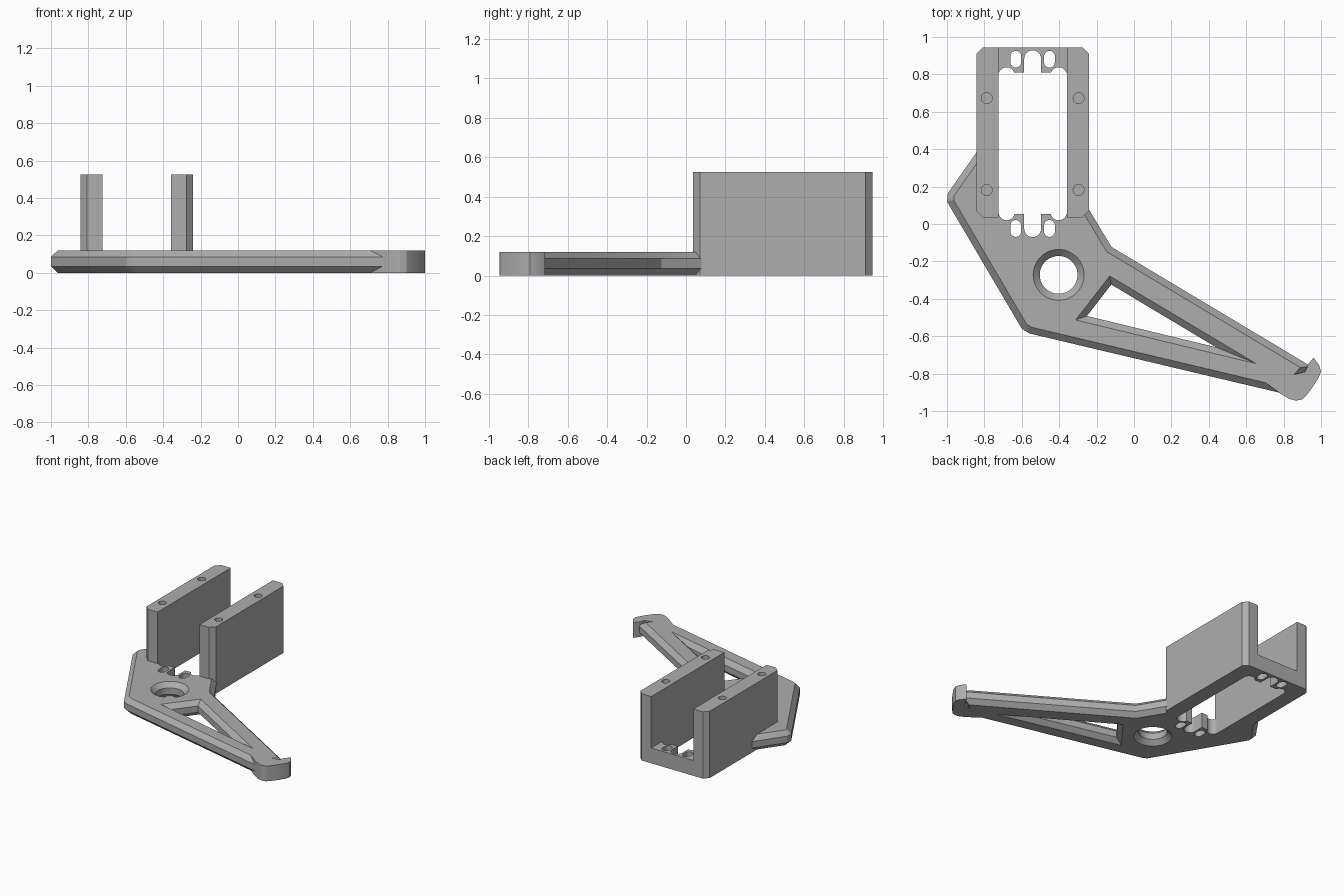
import bpy, bmesh, math
from mathutils import Vector

cube = bpy.data.objects.get("Cube")
if cube:
    bpy.data.objects.remove(cube, do_unlink=True)

grey = bpy.data.materials.new("mid_grey")
grey.use_nodes = True
colour = (0.42, 0.42, 0.42, 1)
grey.diffuse_color = colour
grey.node_tree.nodes["Principled BSDF"].inputs["Base Color"].default_value = colour

THICK, TALL, CH = 0.12, 0.525, 0.035
MID_X = -0.542          # centre line of the twin walls


def inset(pts, d):
    """Move every side of a counter-clockwise outline inward by d."""
    out = []
    for i, p in enumerate(pts):
        p = Vector(p)
        a = (p - Vector(pts[i - 1])).normalized()
        b = (Vector(pts[(i + 1) % len(pts)]) - p).normalized()
        na, nb = Vector((-a.y, a.x)), Vector((-b.y, b.x))
        out.append(p + (na + nb) * d / (1 + na.dot(nb)))
    return out


def prism(name, pts, layers):
    """Stack the outline at (height, inset) layers and close both ends."""
    bm = bmesh.new()
    rings = [[bm.verts.new((p[0], p[1], z)) for p in inset(pts, d)] for z, d in layers]
    n = len(pts)
    for low, high in zip(rings, rings[1:]):
        for i in range(n):
            j = (i + 1) % n
            bm.faces.new((low[i], low[j], high[j], high[i]))
    bm.faces.new(rings[0][::-1])
    bm.faces.new(rings[-1])
    me = bpy.data.meshes.new(name)
    bm.to_mesh(me)
    bm.free()
    me.materials.append(grey)
    ob = bpy.data.objects.new(name, me)
    bpy.context.collection.objects.link(ob)
    return ob


def straight(name, pts, z0, z1):
    return prism(name, pts, [(z0, 0), (z1, 0)])


def box(x0, x1, y0, y1):
    return [(x0, y0), (x1, y0), (x1, y1), (x0, y1)]


def stadium(x, y0, y1, r, n=12):
    """Rounded slot running along y; a circle when y0 equals y1."""
    pts = []
    for k in range(2 * n + 2):
        upper = k <= n
        a = math.pi * (k if upper else k - 1) / n
        pts.append((x + r * math.cos(a), (y1 if upper else y0) + r * math.sin(a)))
    if y0 == y1:
        pts = [(x + r * math.cos(math.pi * k / 24), y0 + r * math.sin(math.pi * k / 24))
               for k in range(48)]
    return pts


def combine(target, tool, operation):
    mod = target.modifiers.new(operation, 'BOOLEAN')
    mod.operation, mod.object, mod.solver = operation, tool, 'EXACT'
    bpy.context.view_layer.update()
    dg = bpy.context.evaluated_depsgraph_get()
    me = bpy.data.meshes.new_from_object(target.evaluated_get(dg))
    target.modifiers.clear()
    target.data = me
    bpy.data.objects.remove(tool, do_unlink=True)


# Chamfered plate with its long arm
plate = [(-0.76, 0.50), (-0.995, 0.165), (-1.0, 0.12), (-0.60, -0.56), (-0.56, -0.585),
         (0.803, -0.908), (0.945, -0.76), (-0.12, -0.123), (-0.30, 0.175)]
bracket = prism("arm_bracket", plate,
                [(0, CH), (CH, 0), (THICK - CH, 0), (THICK, CH)])

# Rounded hook at the tip of the arm
hook = [(0.70, -0.845), (0.78, -0.905), (0.83, -0.935), (0.867, -0.945), (0.90, -0.937),
        (0.925, -0.913), (0.962, -0.862), (0.988, -0.82), (1.0, -0.79), (0.99, -0.755),
        (0.96, -0.715), (0.932, -0.75), (0.915, -0.79)]
combine(bracket, straight("hook", hook, 0, THICK), 'UNION')

# Upright block with clipped corners, later hollowed into two walls
L, R, F, B = -0.843, -0.241, 0.035, 0.945
block = [(L + CH, F), (R - CH, F), (R, F + CH), (R, B - CH),
         (R - CH, B), (L + CH, B), (L, B - CH), (L, F + CH)]
combine(bracket, straight("walls", block, 0, TALL), 'UNION')

# Channel between the walls and the floor opening
IN_L, IN_R = -0.725, -0.359
cuts = [(box(IN_L, IN_R, -0.1, 1.1), THICK, 0.7),
        (box(IN_L, IN_R, 0.053, 0.81), -0.1, 0.3)]

# Relief notches, centre slots and oval holes at both ends of the opening
for end_y, scallop_y, oval_y in ((0.884, 0.795, 0.881), (-0.025, 0.063, -0.024)):
    cuts.append((stadium(MID_X, min(end_y, 0.2), max(end_y, 0.6)
                         if end_y > 0.5 else 0.2, 0.045), -0.1, 0.3))
    for side in (-1, 1):
        cuts.append((stadium(MID_X + side * 0.139, scallop_y, scallop_y, 0.043), -0.1, 0.3))
        cuts.append((stadium(MID_X + side * 0.09, oval_y - 0.016, oval_y + 0.016, 0.029),
                     -0.1, 0.3))

# Screw holes in the wall tops
for x in (-0.787, -0.296):
    for y in (0.182, 0.673):
        cuts.append((stadium(x, y, y, 0.029), 0.32, 0.7))

for pts, z0, z1 in cuts:
    combine(bracket, straight("cutter", pts, z0, z1), 'DIFFERENCE')

# Chamfered triangular window and round hole through the plate
window = [(-0.312, -0.513), (0.654, -0.747), (-0.13, -0.278)]
ring = stadium(-0.403, -0.272, -0.272, 0.136)
flare = [(-0.01, -0.01), (CH, CH), (THICK - CH, CH), (THICK + 0.01, -0.01)]
for pts in (window, ring):
    combine(bracket, prism("cutter", pts, flare), 'DIFFERENCE')

# Smooth the round walls, keep the machined edges crisp
bpy.ops.object.select_all(action='DESELECT')
bracket.select_set(True)
bpy.context.view_layer.objects.active = bracket
bpy.ops.object.shade_smooth_by_angle(angle=math.radians(25))
